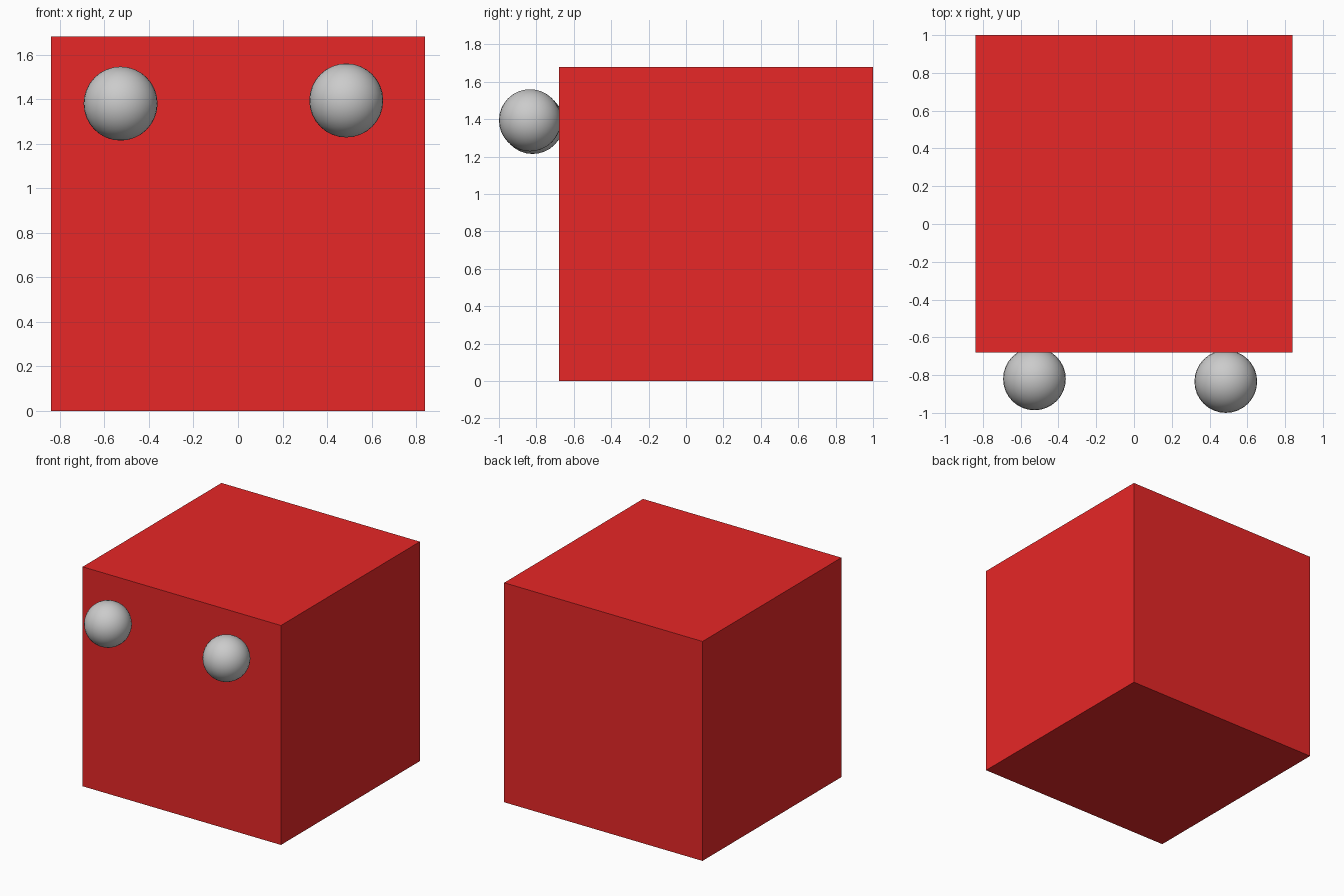
import bpy

if "Cube" in bpy.data.objects:
    bpy.data.objects.remove(bpy.data.objects["Cube"])

# Red body cube
bpy.ops.mesh.primitive_cube_add(size=1.68, location=(0, 0.16, 0.84))
body = bpy.context.object
body.name = "body"
red = bpy.data.materials.new("red")
red.diffuse_color = (0.8, 0.02, 0.02, 1)
red.use_nodes = True
red.node_tree.nodes["Principled BSDF"].inputs["Base Color"].default_value = red.diffuse_color
body.data.materials.append(red)


# Round eyes just touching the front face, slightly uneven
def add_eye(name, location):
    bpy.ops.mesh.primitive_uv_sphere_add(segments=32, ring_count=16,
                                         radius=0.166, location=location)
    bpy.context.object.name = name
    bpy.ops.object.shade_smooth()


add_eye("left_eye", (-0.527, -0.82, 1.38))
add_eye("right_eye", (0.486, -0.834, 1.394))
